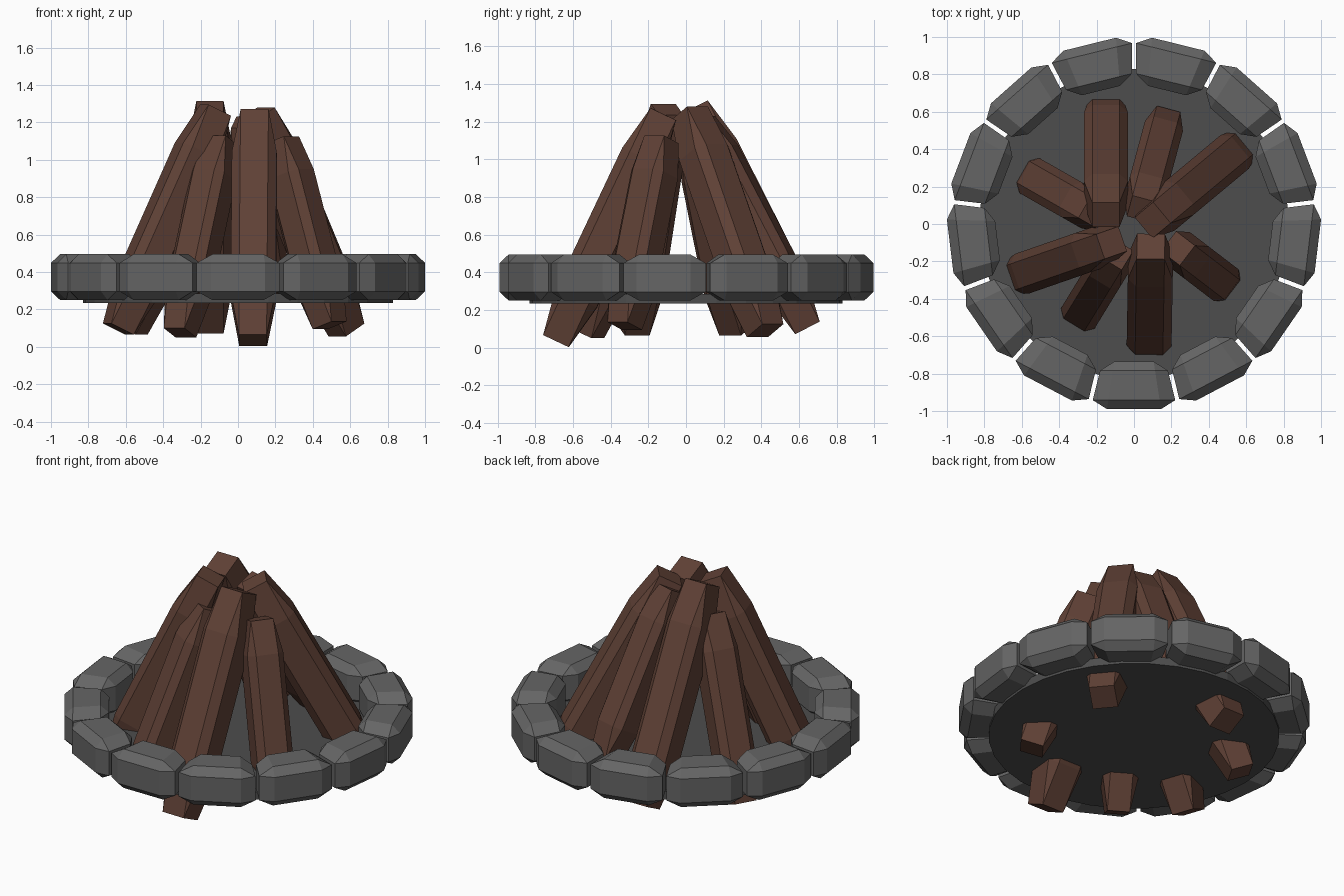
import bpy, bmesh, math
from mathutils import Vector, Matrix

if "Cube" in bpy.data.objects:
    bpy.data.objects.remove(bpy.data.objects["Cube"])


def material(name, rgb):
    m = bpy.data.materials.new(name)
    m.diffuse_color = (*rgb, 1)
    m.use_nodes = True
    m.node_tree.nodes["Principled BSDF"].inputs["Base Color"].default_value = m.diffuse_color
    return m


STONE = material("stone_grey", (0.13, 0.13, 0.13))
ASH = material("ash_grey", (0.075, 0.075, 0.075))
WOOD = material("wood_brown", (0.115, 0.052, 0.036))


def finish(name, bm, mat):
    bmesh.ops.recalc_face_normals(bm, faces=bm.faces)
    mesh = bpy.data.meshes.new(name)
    bm.to_mesh(mesh)
    bm.free()
    mesh.materials.append(mat)
    ob = bpy.data.objects.new(name, mesh)
    bpy.context.collection.objects.link(ob)
    return ob


def chamfered_box(size):
    """Unit cube with one-segment chamfers, stretched to size."""
    bm = bmesh.new()
    bmesh.ops.create_cube(bm, size=1)
    bmesh.ops.bevel(bm, geom=bm.edges[:], offset=0.19, segments=1,
                    affect='EDGES', profile=0.5)
    bmesh.ops.scale(bm, vec=size, verts=bm.verts)
    return bm


# ring of stones, narrower towards the centre
COUNT, RADIUS = 13, 0.8625
for i in range(COUNT):
    bm = chamfered_box((0.402, 0.255, 0.245))
    for v in bm.verts:
        v.co.x *= 1 - 0.62 * v.co.y * 2
    ob = finish(f"ring_stone_{i + 1}", bm, STONE)
    a = 2 * math.pi * i / COUNT
    ob.matrix_world = Matrix.Rotation(a, 4, 'Z') @ Matrix.Translation((0, -RADIUS, 0.3725))

# thin ash bed under the stones
bm = bmesh.new()
bmesh.ops.create_cone(bm, cap_ends=True, segments=32, radius1=0.83, radius2=0.83,
                      depth=0.05, matrix=Matrix.Translation((0, 0, 0.26)))
finish("ash_bed", bm, ASH)

# leaning logs: bottom end, top end, thickness
LOGS = [
    ((-0.15, 0.645, 0.105), (-0.15, 0.05, 1.28), 0.235),
    ((0.17, 0.56, 0.28), (0.04, 0.08, 1.2), 0.21),
    ((0.58, 0.42, 0.09), (0.10, 0.02, 1.245), 0.235),
    ((0.49, -0.325, 0.115), (0.235, -0.13, 1.105), 0.215),
    ((0.08, -0.69, 0.035), (0.09, -0.12, 1.24), 0.24),
    ((-0.31, -0.52, 0.075), (-0.09, -0.16, 1.105), 0.21),
    ((-0.64, -0.28, 0.095), (-0.12, -0.10, 1.265), 0.225),
    ((-0.57, 0.265, 0.09), (-0.21, 0.06, 1.105), 0.215),
]
for i, (low, high, thick) in enumerate(LOGS):
    low, high = Vector(low), Vector(high)
    axis = high - low
    z = axis.normalized()
    x = z.cross(Vector((low.x - high.x, low.y - high.y, 0))).normalized()
    y = z.cross(x)
    ob = finish(f"log_{i + 1}", chamfered_box((thick, thick, axis.length)), WOOD)
    turn = Matrix((x, y, z)).transposed().to_4x4()
    ob.matrix_world = Matrix.Translation((low + high) / 2) @ turn
